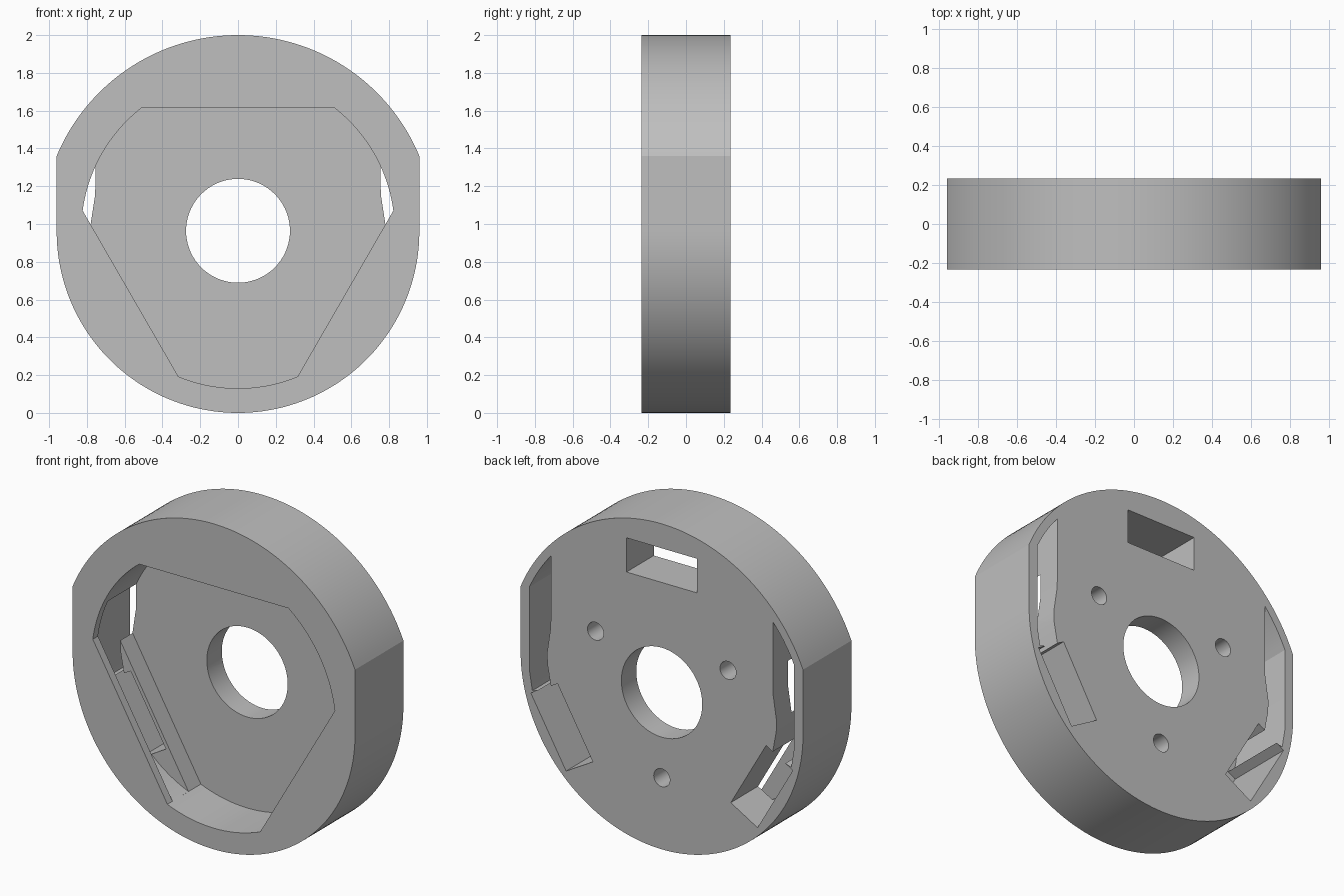
import bpy, bmesh, math
from mathutils import Matrix, Vector

cube = bpy.data.objects.get("Cube")
if cube:
    bpy.data.objects.remove(cube)

CZ = 0.96            # height of the disc axis
BACK, FRONT = 0.235, -0.235
LIP = -0.185         # inner face of the front lip
SHELF = -0.03        # rear face of the round groove
FLOOR = 0.09         # floor of the front pocket
OUT = 0.1            # cutter overshoot

grey = bpy.data.materials.new("plain_grey")
grey.use_nodes = True
colour = (0.52, 0.52, 0.52, 1)
grey.diffuse_color = colour
grey.node_tree.nodes["Principled BSDF"].inputs["Base Color"].default_value = colour


def arc(radius, start, end, steps):
    """Points (x, height from axis) on an arc, angles in degrees."""
    angles = [math.radians(start + (end - start) * i / steps) for i in range(steps + 1)]
    return [(radius * math.cos(a), radius * math.sin(a)) for a in angles]


def circle(radius, steps, cx=0, cz=0):
    return [(x + cx, z + cz) for x, z in arc(radius, 0, 360, steps)[:-1]]


def rotate(points, degrees):
    turn = Matrix.Rotation(math.radians(degrees), 2)
    return [tuple(turn @ Vector(p)) for p in points]


def prism(name, points, y0, y1):
    """Extrude a profile in the xz plane from y0 to y1."""
    bm = bmesh.new()
    face = bm.faces.new([bm.verts.new((x, y0, z + CZ)) for x, z in points])
    ext = bmesh.ops.extrude_face_region(bm, geom=[face])
    verts = [v for v in ext["geom"] if isinstance(v, bmesh.types.BMVert)]
    bmesh.ops.translate(bm, verts=verts, vec=(0, y1 - y0, 0))
    bmesh.ops.recalc_face_normals(bm, faces=bm.faces)
    mesh = bpy.data.meshes.new(name)
    bm.to_mesh(mesh)
    bm.free()
    mesh.materials.append(grey)
    obj = bpy.data.objects.new(name, mesh)
    bpy.context.collection.objects.link(obj)
    return obj


# Disc body: wider top arc, straight sides, lower half circle
SIDE, TOP = 0.96, 1.04
tip = math.degrees(math.acos(SIDE / TOP))
body = prism("disc_housing", arc(TOP, tip, 180 - tip, 80) + arc(SIDE, 180, 360, 96), FRONT, BACK)
bpy.context.view_layer.objects.active = body
body.select_set(True)


def cut(points, y0, y1):
    cutter = prism("cutter", points, y0, y1)
    cutter.hide_render = True
    mod = body.modifiers.new("cut", "BOOLEAN")
    mod.operation = "DIFFERENCE"
    mod.solver = "EXACT"
    mod.object = cutter
    bpy.ops.object.modifier_apply(modifier=mod.name)
    mesh = cutter.data
    bpy.data.objects.remove(cutter)
    bpy.data.meshes.remove(mesh)


# Front pocket: circle trimmed by three flats
POCKET, FLAT = 0.83, 0.657
half = math.degrees(math.acos(FLAT / POCKET))
outline = []
for k in range(3):
    outline += arc(POCKET, 90 + 120 * k + half, 210 + 120 * k - half, 28)
cut(outline, FRONT - OUT, FLOOR)

# Round groove behind the lip
cut(circle(POCKET, 128), LIP, SHELF)

# Three rectangular slots from the back
slot = [(-0.24, 0.68), (0.24, 0.68), (0.24, 0.89), (-0.24, 0.89)]
for k in range(3):
    cut(rotate(slot, 120 * k), LIP, BACK + OUT)

# Long side slots, joined to the lower rectangular slots
side_slot = [(0.755, 0.64), (0.755, 0.24), (0.757, 0.19), (0.78, 0.04), (0.778, -0.03),
             (0.75, -0.18), (0.88, -0.22), (0.90, -0.1)] + arc(0.99, 24.6, 38, 6)
for s in (1, -1):
    cut([(s * x, z) for x, z in side_slot], LIP, BACK + OUT)

# Centre bore and blind screw holes
cut(circle(0.275, 72, 0, 0.004), FRONT - OUT, BACK + OUT)
for k in range(3):
    a = math.radians(30 + 120 * k)
    cut(circle(0.055, 32, 0.52 * math.cos(a), 0.52 * math.sin(a)), FLOOR + 0.02, BACK + OUT)

bpy.ops.object.shade_smooth_by_angle(angle=math.radians(20))
